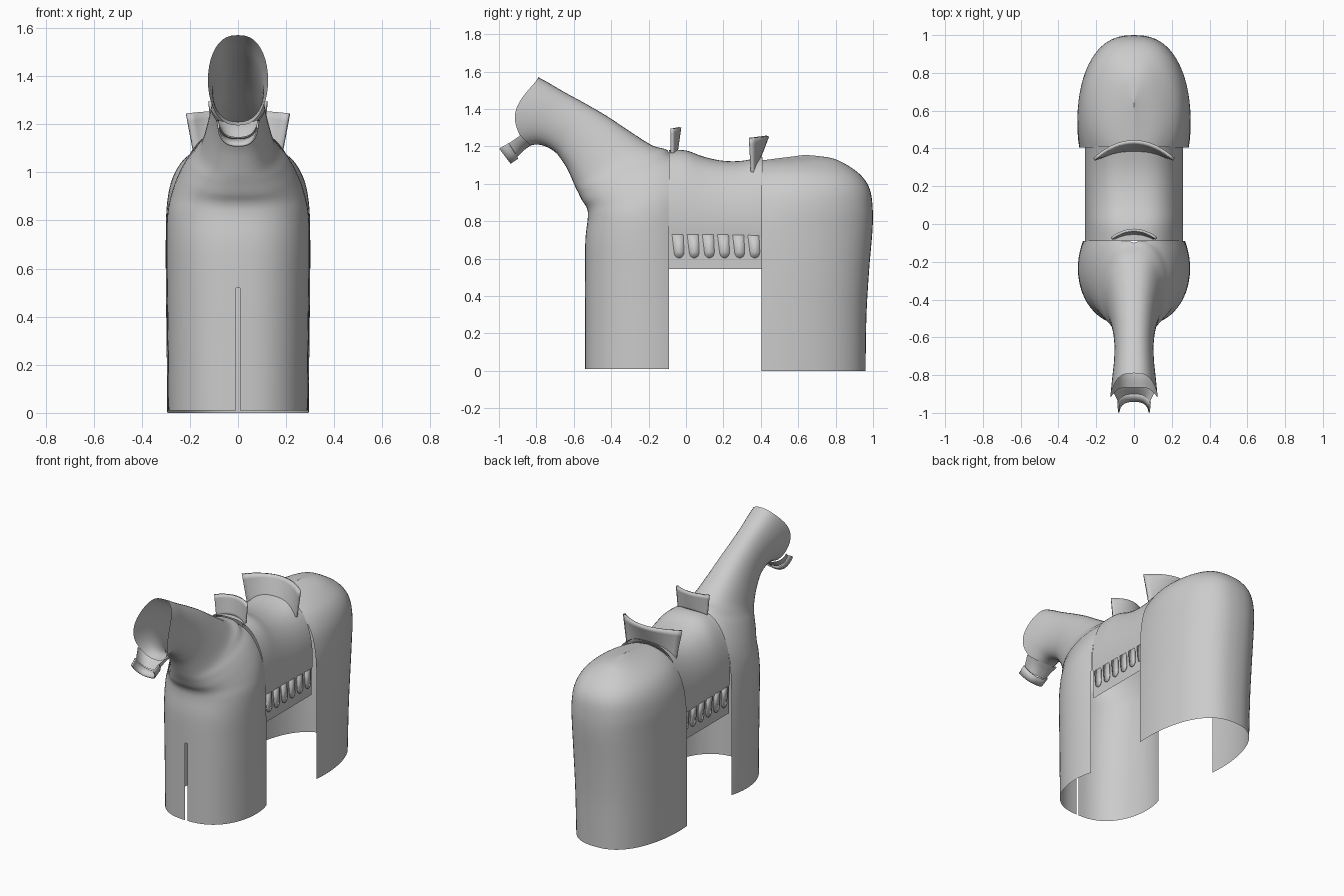
import bpy, bmesh, math
from mathutils import Vector

if "Cube" in bpy.data.objects:
    bpy.data.objects.remove(bpy.data.objects["Cube"])

cloth = bpy.data.materials.new("grey_cloth")
cloth.diffuse_color = (0.6, 0.6, 0.6, 1)
cloth.use_nodes = True
cloth.node_tree.nodes["Principled BSDF"].inputs["Base Color"].default_value = cloth.diffuse_color


def finish(name, bm, outward=True, thickness=0):
    """Weld, point normals outward, shade smooth and link."""
    bmesh.ops.remove_doubles(bm, verts=bm.verts, dist=0.0004)
    bmesh.ops.recalc_face_normals(bm, faces=bm.faces)
    mid = sum((v.co for v in bm.verts), Vector()) / len(bm.verts)
    if outward and sum(f.normal.dot(f.calc_center_median() - mid) * f.calc_area() for f in bm.faces) < 0:
        bmesh.ops.reverse_faces(bm, faces=bm.faces)
    me = bpy.data.meshes.new(name)
    bm.to_mesh(me)
    bm.free()
    me.materials.append(cloth)
    ob = bpy.data.objects.new(name, me)
    bpy.context.collection.objects.link(ob)
    if thickness:
        mod = ob.modifiers.new("thickness", 'SOLIDIFY')
        mod.thickness, mod.offset = thickness, 0
    bpy.context.view_layer.objects.active = ob
    ob.select_set(True)
    bpy.ops.object.shade_smooth_by_angle(angle=math.radians(40))
    ob.select_set(False)
    return ob


def grid_bm(rows):
    bm = bmesh.new()
    vs = [[bm.verts.new(p) for p in r] for r in rows]
    for a, b in zip(vs, vs[1:]):
        for i in range(len(a) - 1):
            bm.faces.new((a[i], a[i + 1], b[i + 1], b[i]))
    return bm


def smooth_keys(keys, steps):
    """Catmull-Rom interpolation between key rows."""
    out = []
    for i in range(len(keys) - 1):
        p0, p1, p2 = keys[max(i - 1, 0)], keys[i], keys[i + 1]
        p3 = keys[min(i + 2, len(keys) - 1)]
        for s in range(steps):
            t = s / steps
            out.append([0.5 * (2 * b + (c - a) * t + (2 * a - 5 * b + 4 * c - d) * t * t
                               + (3 * b - a - 3 * c + d) * t ** 3)
                        for a, b, c, d in zip(p0, p1, p2, p3)])
    return out + [list(keys[-1])]


def u_row(key, p, n=20):
    """Mirrored U: open ends (y, z), closed end (y, z), half width, end half width, forward bulge."""
    y0, z0, y1, z1, w, e, bulge = key
    w, e = max(w, 0), max(e, 0)
    a0 = math.asin(min(e / w, 1) ** (1 / p)) if w > 1e-5 else 0
    half = []
    for i in range(n + 1):
        a = a0 + (math.pi - 0.012 - a0) * i / n
        s = (math.cos(a0) - math.cos(a)) / (math.cos(a0) + 1)
        half.append((w * max(math.sin(a), 0) ** p, y0 + (y1 - y0) * s - bulge * math.sin(a) ** 3,
                     z0 + (z1 - z0) * s))
    return half + [(-x, y, z) for x, y, z in reversed(half)]


def loft(keys, p, steps=5):
    return grid_bm([u_row(k, p) for k in smooth_keys(keys, steps)])


# front cover: chest skirt flowing into neck and open-faced hood
B = -0.09
bm = loft([
    (B, 0.01, -0.54, 0.01, 0.29, 0.27, 0),
    (B, 0.27, -0.54, 0.27, 0.292, 0.27, 0),
    (B, 0.52, -0.54, 0.52, 0.295, 0.27, 0),
    (B, 0.70, -0.538, 0.70, 0.297, 0.268, 0),
    (B, 0.84, -0.525, 0.82, 0.292, 0.262, 0),
    (B, 0.95, -0.53, 0.87, 0.272, 0.245, 0),
    (B, 1.05, -0.555, 0.91, 0.24, 0.20, 0),
    (B, 1.13, -0.575, 0.95, 0.205, 0.125, 0),
    (-0.10, 1.18, -0.595, 0.99, 0.172, 0, 0),
    (-0.18, 1.205, -0.612, 1.03, 0.15, 0, 0),
    (-0.30, 1.28, -0.635, 1.08, 0.13, 0, 0),
    (-0.42, 1.36, -0.66, 1.12, 0.115, 0, 0),
    (-0.54, 1.43, -0.695, 1.165, 0.105, 0, 0),
    (-0.65, 1.49, -0.745, 1.197, 0.105, 0, 0.015),
    (-0.735, 1.54, -0.80, 1.21, 0.115, 0, 0.045),
    (-0.79, 1.57, -0.865, 1.195, 0.125, 0, 0.085)], 0.8)
# slit down the chest
slit = [f for f in bm.faces if all(abs(v.co.x) < 0.012 and v.co.z < 0.525 for v in f.verts)]
bmesh.ops.delete(bm, geom=slit, context='FACES')
finish("front_cover", bm)

# chin trough with a raised rim band
finish("chin_piece", loft([
    (-0.885, 1.26, -0.83, 1.205, 0.112, 0.112, 0),
    (-0.92, 1.235, -0.865, 1.18, 0.095, 0.095, 0),
    (-0.95, 1.215, -0.90, 1.145, 0.08, 0.08, 0)], 0.75))
finish("chin_rim", loft([
    (-0.948, 1.218, -0.898, 1.138, 0.085, 0.085, 0),
    (-0.998, 1.188, -0.94, 1.11, 0.08, 0.08, 0)], 0.75, 2), thickness=0.008)

# rear cover: rump dome and hanging skirt
R = 0.405
finish("rear_cover", loft([
    (R, 0.0, 0.96, 0.0, 0.294, 0.29, 0),
    (R, 0.30, 0.965, 0.30, 0.297, 0.29, 0),
    (R, 0.55, 0.98, 0.55, 0.30, 0.29, 0),
    (R, 0.75, 0.997, 0.75, 0.30, 0.288, 0),
    (R, 0.87, 0.998, 0.87, 0.295, 0.275, 0),
    (R, 0.96, 0.983, 0.97, 0.277, 0.25, 0),
    (R, 1.04, 0.94, 1.04, 0.237, 0.20, 0),
    (R, 1.09, 0.87, 1.095, 0.175, 0.135, 0),
    (R, 1.115, 0.78, 1.137, 0.10, 0.07, 0),
    (R, 1.125, 0.64, 1.155, 0, 0, 0)], 0.8))

# saddle cloth arching over the back
ridge = [(-0.09, 1.18), (0.0, 1.178), (0.1, 1.143), (0.2, 1.123), (0.3, 1.123), (0.41, 1.145)]
finish("saddle_cloth", loft(
    [(y, 0.73 - 0.06 * (y + 0.09) + 0.06 * (y + 0.09) * max(y - 0.1, 0), y, z, 0.259, 0.254, 0)
     for y, z in ridge], 0.72))

# hanging band below the cloth, with a row of rounded flaps
for side, tag in ((1, "left"), (-1, "right")):
    finish("band_" + tag, grid_bm([[(side * 0.25, y, z) for z in (0.545, 0.65, 0.75)]
                                   for y in (-0.09, 0.16, 0.41)]), outward=False)
    bm = bmesh.new()
    for k in range(6):
        c = -0.045 + k * 0.081
        pts = [(c - 0.03, 0.73), (c + 0.03, 0.73)]
        pts += [(c + 0.008 + 0.027 * math.cos(a), 0.635 - 0.032 * math.sin(a))
                for a in (math.pi * i / 8 for i in range(9))]
        bm.faces.new([bm.verts.new((side * 0.253, y, z)) for y, z in pts])
    finish("flaps_" + tag, bm, outward=False, thickness=0.005)


def curved_plate(name, low, high, thickness, n=16, m=6):
    """Bowed upright plate; low/high = half width, y, y bow, z, z drop."""
    rows = []
    for j in range(m + 1):
        x, y, yb, z, zd = [a + (b - a) * j / m for a, b in zip(low, high)]
        us = [2 * i / n - 1 for i in range(n + 1)]
        rows.append([(x * u, y - yb * u * u, z - zd * u * u) for u in us])
    finish(name, grid_bm(rows), outward=False, thickness=thickness)


# saddle front and back rests
curved_plate("saddle_pommel", (0.105, -0.05, 0.025, 1.175, 0.025), (0.12, -0.032, 0.045, 1.302, 0.008), 0.014)
curved_plate("saddle_cantle", (0.175, 0.385, 0.03, 1.12, 0.085), (0.212, 0.437, 0.095, 1.255, 0.01), 0.016)
